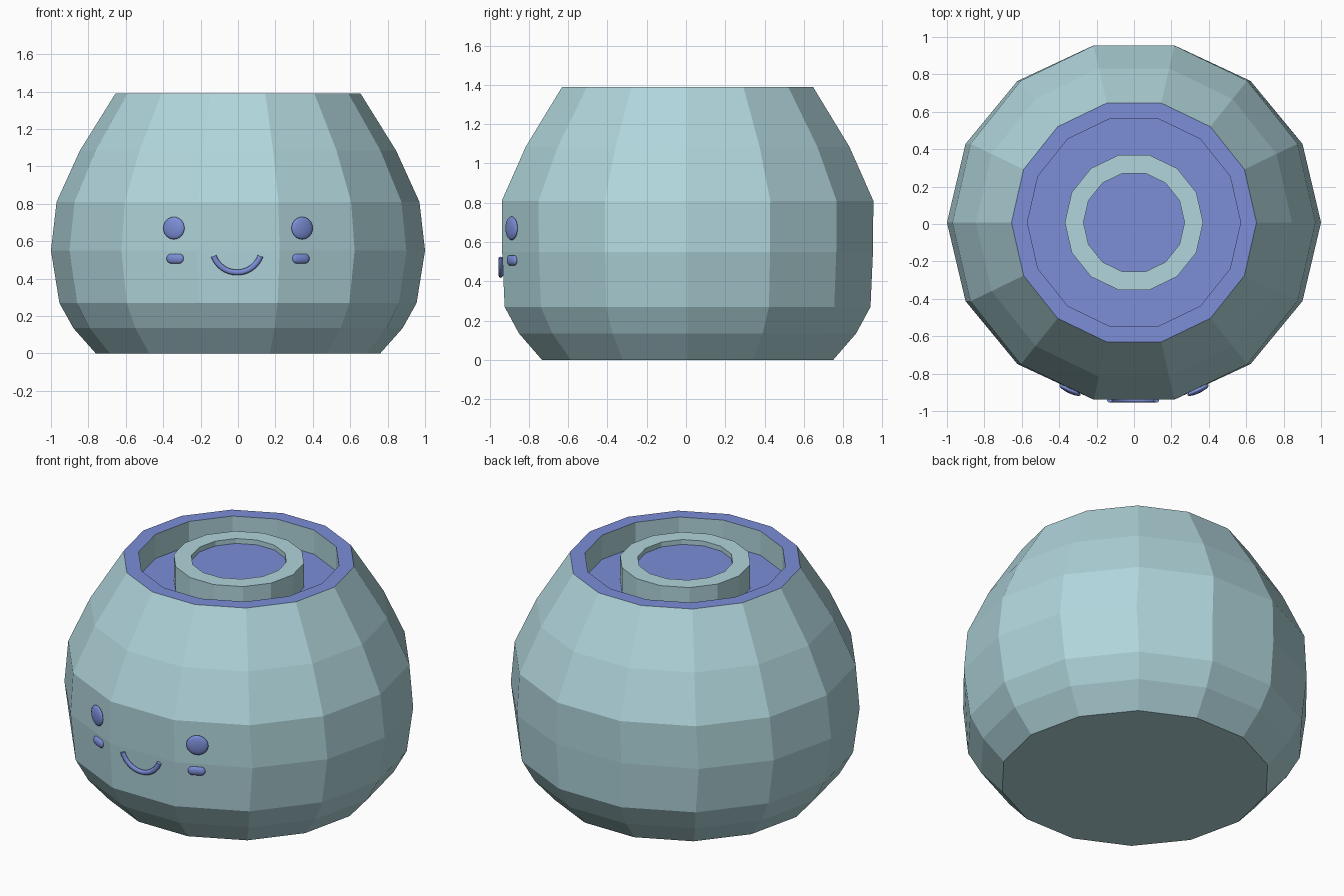
import bpy, bmesh, math
from mathutils import Matrix, Vector

if "Cube" in bpy.data.objects:
    bpy.data.objects.remove(bpy.data.objects["Cube"])

SIDES = 14
CY = 0.008  # the body sits slightly back because the mouth sticks out


def material(name, rgb):
    m = bpy.data.materials.new(name)
    m.diffuse_color = (*rgb, 1)
    m.use_nodes = True
    m.node_tree.nodes["Principled BSDF"].inputs["Base Color"].default_value = m.diffuse_color
    return m


TEAL = material("pale teal", (0.434, 0.665, 0.708))
PURPLE = material("periwinkle", (0.20, 0.27, 0.68))


def add(name, bm, mats):
    me = bpy.data.meshes.new(name)
    bmesh.ops.recalc_face_normals(bm, faces=bm.faces)
    bm.to_mesh(me)
    bm.free()
    for m in mats:
        me.materials.append(m)
    ob = bpy.data.objects.new(name, me)
    bpy.context.collection.objects.link(ob)
    return ob


def lathe(name, profile, purple_rule):
    """Turn (radius, z, y-scale) rings into a closed 14-sided solid."""
    bm = bmesh.new()
    rings = []
    for r, z, sy in profile:
        ring = []
        for i in range(SIDES):
            a = math.tau * i / SIDES
            ring.append(bm.verts.new((r * math.cos(a), CY + r * sy * math.sin(a), z)))
        rings.append(ring)
    for lo, hi in zip(rings, rings[1:]):
        for i in range(SIDES):
            j = (i + 1) % SIDES
            bm.faces.new((lo[i], lo[j], hi[j], hi[i]))
    bm.faces.new(rings[0][::-1])
    bm.faces.new(rings[-1])
    bmesh.ops.recalc_face_normals(bm, faces=bm.faces)
    for f in bm.faces:
        f.material_index = int(purple_rule(f))
    return add(name, bm, [TEAL, PURPLE])


# Faceted round pot with a recessed top
lathe("pot_body", [(0.76, 0, 1), (0.88, 0.135, 1), (0.955, 0.27, 1), (1.0, 0.55, 0.968),
                   (0.97, 0.81, 1), (0.845, 1.085, 1), (0.655, 1.39, 1),
                   (0.57, 1.39, 1), (0.57, 1.24, 1)],
      lambda f: f.normal.z > 0.9)

# Raised ring in the recess, with a shallow purple dish
lathe("top_ring", [(0.37, 1.235, 1), (0.37, 1.39, 1), (0.27, 1.39, 1), (0.27, 1.36, 1)],
      lambda f: f.normal.z > 0.9 and f.calc_center_median().z < 1.38)


# Eyes and cheeks: flattened buttons lying on the two slanted front faces
def button(name, x, y, z, size, stretch):
    bm = bmesh.new()
    bmesh.ops.create_uvsphere(bm, u_segments=20, v_segments=12, radius=1)
    for v in bm.verts:
        v.co = Vector((v.co.x * size[0] + math.copysign(stretch, v.co.x) * (abs(v.co.x) > 1e-4),
                       v.co.y * size[1], v.co.z * size[2]))
    turn = math.copysign(math.radians(25.7), x)
    bm.transform(Matrix.Translation((x, y, z)) @ Matrix.Rotation(turn, 4, 'Z'))
    for f in bm.faces:
        f.smooth = True
    add(name, bm, [PURPLE])


for side, s in (("left", -1), ("right", 1)):
    button(side + "_eye", s * 0.343, -0.888, 0.67, (0.063, 0.017, 0.06), 0)
    button(side + "_cheek", s * 0.336, -0.885, 0.507, (0.026, 0.014, 0.026), 0.024)

# Smiling mouth: a tube swept along an arc
bm = bmesh.new()
R, r, steps, seg = 0.133, 0.015, 20, 10
rings = []
for k in range(steps + 1):
    a = math.radians(-70 + 140 * k / steps)
    ring = []
    for i in range(seg):
        t = math.tau * i / seg
        d = R + r * math.cos(t)
        ring.append(bm.verts.new((-0.005 + d * math.sin(a), -0.943 + 0.011 * math.sin(t),
                                  0.566 - d * math.cos(a))))
    rings.append(ring)
for p, q in zip(rings, rings[1:]):
    for i in range(seg):
        j = (i + 1) % seg
        bm.faces.new((p[i], p[j], q[j], q[i])).smooth = True
bm.faces.new(rings[0])
bm.faces.new(rings[-1])
add("mouth", bm, [PURPLE])
